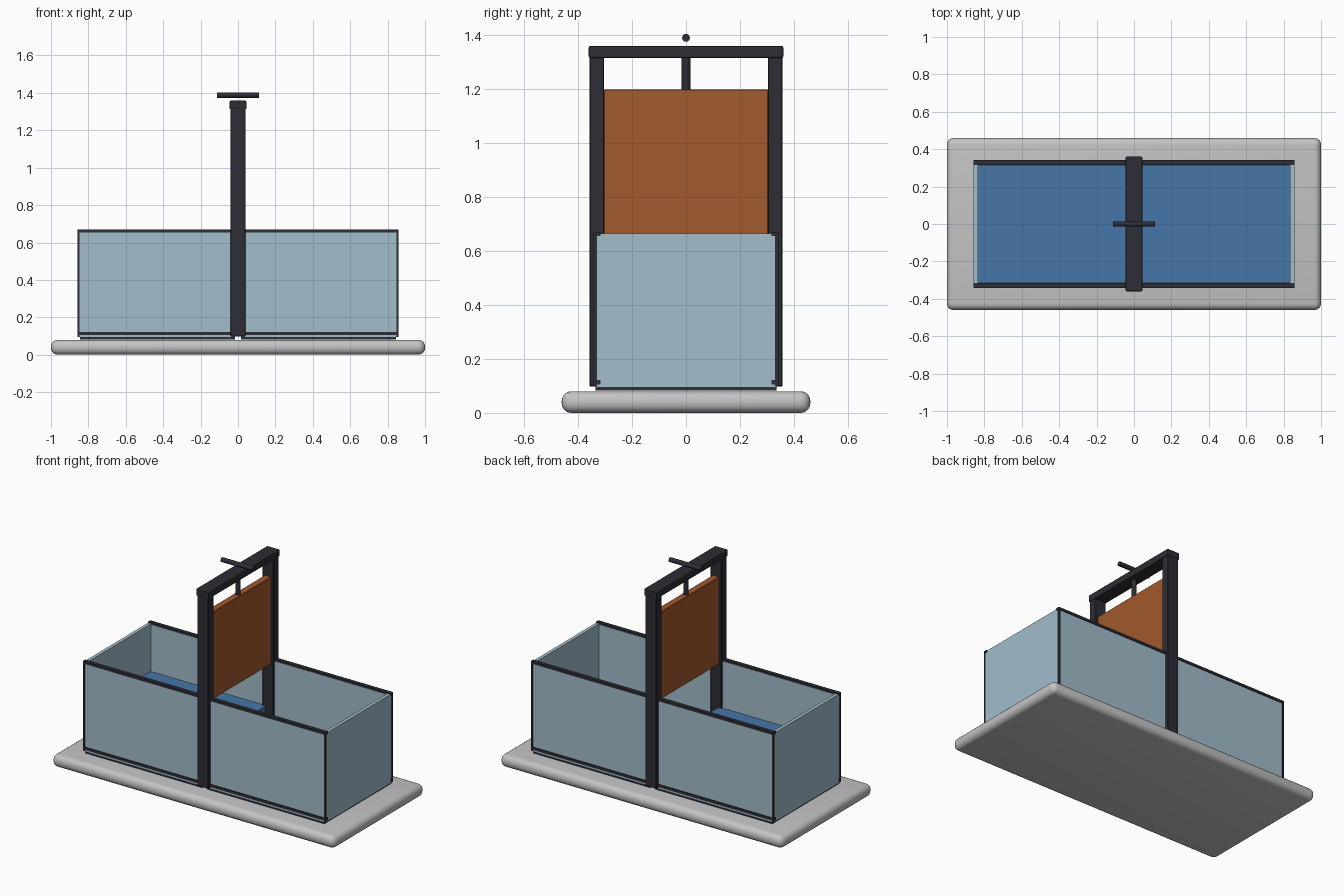
import bpy
import math

if "Cube" in bpy.data.objects:
    bpy.data.objects.remove(bpy.data.objects["Cube"])


def material(name, rgb):
    m = bpy.data.materials.new(name)
    m.diffuse_color = (*rgb, 1)
    m.use_nodes = True
    m.node_tree.nodes["Principled BSDF"].inputs["Base Color"].default_value = m.diffuse_color
    return m


FRAME = material("dark metal", (0.026, 0.027, 0.036))
GLASS = material("pale glass", (0.36, 0.51, 0.60))
WATER = material("water blue", (0.062, 0.18, 0.39))
GATE = material("rust orange", (0.36, 0.10, 0.026))
STONE = material("light grey", (0.55, 0.55, 0.56))


def box(name, x, y, z, mat, bevel=0, segments=1):
    """Box from (min, max) ranges, with optional rounded edges."""
    bpy.ops.mesh.primitive_cube_add(size=1)
    ob = bpy.context.object
    ob.name = name
    ob.location = [(a + b) / 2 for a, b in (x, y, z)]
    ob.scale = [b - a for a, b in (x, y, z)]
    bpy.ops.object.transform_apply(location=False, rotation=False, scale=True)
    ob.data.materials.append(mat)
    if bevel:
        mod = ob.modifiers.new("rounding", "BEVEL")
        mod.width, mod.segments = bevel, segments
        if segments > 2:
            bpy.ops.object.shade_smooth()
    return ob


def rod(name, radius, length, location, rotation, mat):
    bpy.ops.mesh.primitive_cylinder_add(vertices=16, radius=radius, depth=length,
                                        location=location, rotation=rotation)
    ob = bpy.context.object
    ob.name = name
    ob.data.materials.append(mat)
    bpy.ops.object.shade_smooth_by_angle(angle=math.radians(40))


def span(s, a, b):
    """Range mirrored to the side given by the sign s."""
    return tuple(sorted((s * a, s * b)))


# Rounded plinth
box("base", (-1, 1), (-0.46, 0.46), (0, 0.08), STONE, 0.036, 5)

# Two tank halves: floor, end pane and water
for s, side, level in ((-1, "left", 0.36), (1, "right", 0.2)):
    box(side + "_floor", span(s, 0.016, 0.845), (-0.335, 0.335), (0.082, 0.095), FRAME)
    box(side + "_end_glass", span(s, 0.835, 0.857), (-0.33, 0.33), (0.094, 0.664), GLASS)
    box(side + "_water", span(s, 0.016, 0.836), (-0.314, 0.314), (0.0945, level), WATER)

    # Side panes and corner trims
    for t, face in ((-1, "front"), (1, "back")):
        name = f"{side}_{face}"
        box(name + "_glass", span(s, 0.016, 0.85), span(t, 0.312, 0.336), (0.094, 0.66), GLASS)
        box(name + "_corner_trim", span(s, 0.848, 0.858), span(t, 0.329, 0.342), (0.098, 0.665), FRAME)

# Long rails and gate posts
for t, face in ((-1, "front"), (1, "back")):
    box(face + "_top_rail", (-0.859, 0.859), span(t, 0.316, 0.341), (0.654, 0.67), FRAME)
    box(face + "_bottom_rail", (-0.859, 0.859), span(t, 0.316, 0.341), (0.105, 0.122), FRAME)
    box(face + "_post", (-0.04, 0.04), span(t, 0.303, 0.357), (0.098, 1.32), FRAME, 0.003)

# Crossbeam, raised gate, lifting rod and handle
box("crossbeam", (-0.045, 0.045), (-0.36, 0.36), (1.313, 1.358), FRAME, 0.006, 2)
box("gate", (-0.023, 0.023), (-0.304, 0.304), (0.64, 1.197), GATE, 0.003)
rod("lifting_rod", 0.016, 0.15, (0, 0, 1.265), (0, 0, 0), FRAME)
rod("handle", 0.0145, 0.226, (0, 0, 1.388), (0, math.pi / 2, 0), FRAME)
